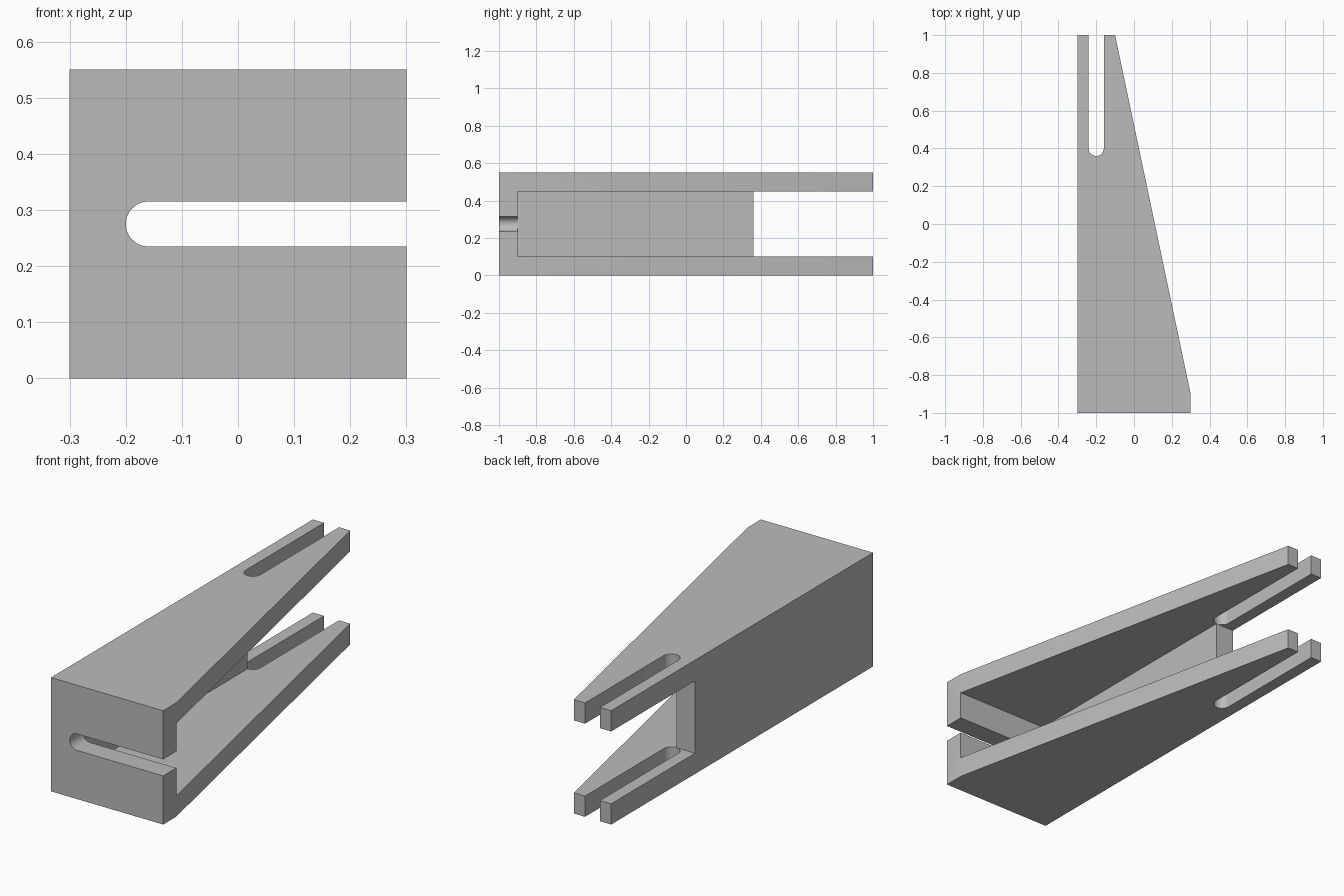
import bpy, bmesh
from math import pi, sin, cos, radians
from mathutils import Vector

cube = bpy.data.objects.get("Cube")
if cube:
    bpy.data.objects.remove(cube, do_unlink=True)

grey = bpy.data.materials.new("plain grey")
grey.use_nodes = True
colour = (0.5, 0.5, 0.5, 1)
grey.diffuse_color = colour
grey.node_tree.nodes["Principled BSDF"].inputs["Base Color"].default_value = colour


def prism(name, points, sweep):
    """Extrude a closed outline of 3D points along a vector."""
    bm = bmesh.new()
    face = bm.faces.new([bm.verts.new(p) for p in points])
    grown = bmesh.ops.extrude_face_region(bm, geom=[face])["geom"]
    bmesh.ops.translate(bm, vec=Vector(sweep),
                        verts=[v for v in grown if isinstance(v, bmesh.types.BMVert)])
    bmesh.ops.recalc_face_normals(bm, faces=bm.faces)
    mesh = bpy.data.meshes.new(name)
    bm.to_mesh(mesh)
    bm.free()
    mesh.materials.append(grey)
    obj = bpy.data.objects.new(name, mesh)
    bpy.context.collection.objects.link(obj)
    return obj


def slot_outline(start, end, radius, steps=24):
    """Open-ended slot along +u: round at start, square at end."""
    arc = [(start - radius * sin(pi * i / steps), radius * cos(pi * i / steps))
           for i in range(steps + 1)]
    return arc + [(end, -radius), (end, radius)]


height, wall, radius = 0.55, 0.1, 0.04
inner_x = -0.3 + wall

# Tapered solid block
body = prism("tapered_bracket",
             [(x, y, 0) for x, y in [(-0.3, -1), (0.3, -1), (0.3, -0.9), (-0.1, 1), (-0.3, 1)]],
             (0, 0, height))

# Hollow between the plates, leaving the front plate and the side wall
cavity = [(inner_x, -1 + wall), (1, -1 + wall), (1, 2), (-1, 2), (-1, 0.36), (inner_x, 0.36)]
slot = slot_outline(0.4, 2, radius)
cutters = [
    prism("cavity_cutter", [(x, y, wall) for x, y in cavity], (0, 0, height - 2 * wall)),
    # Slots in the narrow ends of both plates
    prism("lower_slot_cutter", [(inner_x + v, u, -0.1) for u, v in slot], (0, 0, 0.25)),
    prism("upper_slot_cutter", [(inner_x + v, u, height - 0.15) for u, v in slot], (0, 0, 0.25)),
    # Sideways slot in the front plate
    prism("front_slot_cutter",
          [(u, -1.1, height / 2 + v) for u, v in slot_outline(inner_x + radius, 1, radius)],
          (0, 0.25, 0)),
]

bpy.ops.object.select_all(action="DESELECT")
body.select_set(True)
bpy.context.view_layer.objects.active = body
for cutter in cutters:
    cutter.hide_render = True
    cut = body.modifiers.new(cutter.name, "BOOLEAN")
    cut.operation, cut.solver, cut.object = "DIFFERENCE", "EXACT", cutter
    bpy.ops.object.modifier_apply(modifier=cut.name)
    bpy.data.objects.remove(cutter, do_unlink=True)

bpy.ops.object.shade_smooth_by_angle(angle=radians(30))
